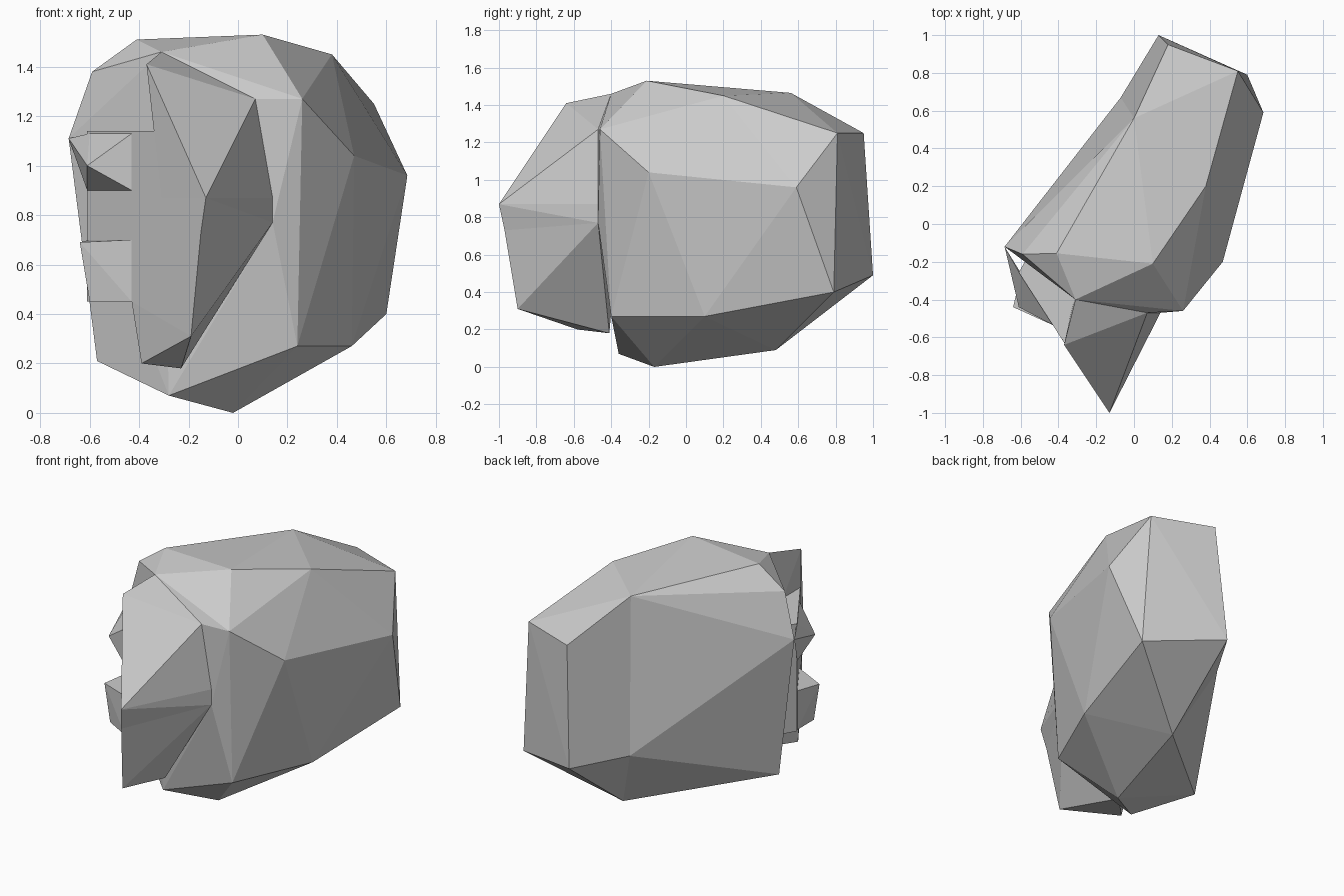
import bpy, bmesh

def hull(name, pts):
    """Convex faceted solid wrapped around a few corner points."""
    bm = bmesh.new()
    for p in pts:
        bm.verts.new(p)
    bmesh.ops.convex_hull(bm, input=bm.verts[:])
    loose = [v for v in bm.verts if not v.link_faces]
    bmesh.ops.delete(bm, geom=loose, context='VERTS')
    bmesh.ops.recalc_face_normals(bm, faces=bm.faces[:])
    me = bpy.data.meshes.new(name)
    bm.to_mesh(me)
    bm.free()
    ob = bpy.data.objects.new(name, me)
    bpy.context.collection.objects.link(ob)
    return ob

def on_face(x, z):
    """Point on the flat, slanted front plane of the face plate."""
    return (x, -1 - (x + 0.13) * 1.55, z)

cheek_top, cheek_mid = (0.07, -0.47, 1.27), (0.14, -0.47, 0.77)
temple = (-0.685, -0.12, 1.11)
# ring of corners where the front and rear body blocks meet (slightly dented left side)
waist = [(0.0, 0.56, 1.465), (-0.07, 0.67, 0.50), (0.11, 0.48, 0.09),
         (0.46, 0.10, 0.27), (0.685, 0.59, 0.96), (0.38, 0.20, 1.45)]

# boulder-like body in two blocks
hull("body_front", waist + [
    (0.10, -0.21, 1.53), (-0.31, -0.40, 1.46), (0.26, -0.46, 1.27),
    (0.47, -0.20, 1.04), (-0.02, -0.17, 0.0), (-0.28, -0.36, 0.07),
    (0.24, -0.40, 0.27), (-0.41, -0.155, 1.51), temple,
    (-0.59, -0.16, 1.38), (-0.57, -0.13, 0.21), cheek_top, cheek_mid])
hull("body_rear", waist + [
    (0.55, 0.81, 1.25), (0.18, 0.95, 1.25), (0.13, 1.00, 0.49), (0.60, 0.79, 0.40)])

# face plate: upper cheek, shallow slot and jaw
hull("upper_cheek", [
    (-0.37, -0.64, 1.41), cheek_top, (-0.13, -1.0, 0.87), cheek_mid,
    (0.14, -0.47, 0.87), (-0.31, -0.40, 1.46), (-0.31, -0.36, 0.87),
    on_face(-0.31, 1.28), on_face(-0.31, 1.14), on_face(-0.31, 0.87)])
hull("cheek_slot", [
    (-0.13, -1.0, 0.87), (-0.15, -0.97, 0.73), cheek_mid,
    (-0.31, -0.36, 0.87), (-0.31, -0.36, 0.73),
    on_face(-0.43, 0.87), on_face(-0.43, 0.73)])
hull("jaw", [
    (-0.15, -0.97, 0.73), cheek_mid, (-0.19, -0.90, 0.31),
    (-0.23, -0.41, 0.18), (-0.39, -0.58, 0.20), (-0.31, -0.36, 0.73),
    on_face(-0.43, 0.73), on_face(-0.43, 0.45)])

# left half of the face plate
hull("face_panel", [p for z in (0.45, 1.14) for p in (
    on_face(-0.28, z), on_face(-0.61, z), (-0.28, -0.36, z), (-0.55, -0.15, z))])

# pointed eye running back to the temple, and blunt muzzle
hull("eye", [(-0.61, -0.44, 1.0), temple] + [on_face(x, z) for x, z in
     ((-0.43, 0.90), (-0.43, 1.13), (-0.60, 1.13), (-0.61, 0.90))])
hull("muzzle", [(-0.64, -0.44, 0.69), (-0.60, -0.44, 0.45)] + [on_face(x, z) for x, z in
     ((-0.43, 0.70), (-0.43, 0.45), (-0.60, 0.45), (-0.60, 0.70))])
